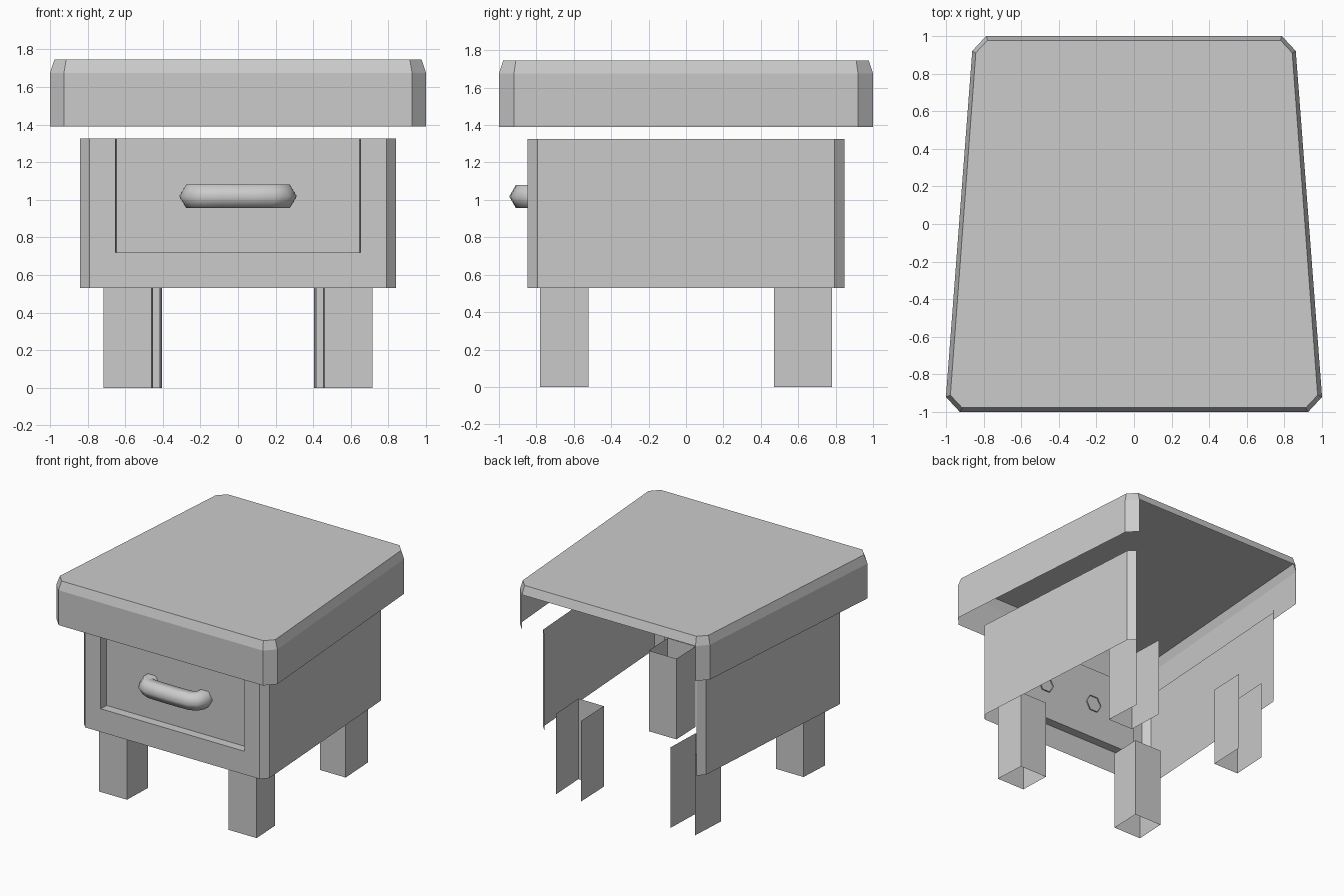
import bpy, bmesh, math
from mathutils import Vector

if "Cube" in bpy.data.objects:
    bpy.data.objects.remove(bpy.data.objects["Cube"])


def taper(x, y):
    """Everything narrows in a straight line toward the back."""
    return x * (1 - 0.076 * (y + 0.92))


def quad(bm, pts):
    bm.faces.new([bm.verts.new((taper(x, y), y, z)) for x, y, z in pts])


def wall(bm, path, z0, z1, upper=None):
    """Strip of quads along a counter-clockwise plan path."""
    upper = upper or path
    for i in range(len(path) - 1):
        a, b, c, d = path[i], path[i + 1], upper[i + 1], upper[i]
        quad(bm, [(*a, z0), (*b, z0), (*c, z1), (*d, z1)])


def finish(bm, name):
    bmesh.ops.remove_doubles(bm, verts=bm.verts, dist=1e-4)
    mesh = bpy.data.meshes.new(name)
    bm.to_mesh(mesh)
    bm.free()
    ob = bpy.data.objects.new(name, mesh)
    bpy.context.collection.objects.link(ob)
    return ob


def octagon(h, c):
    """Chamfered square, starting and ending either side of the back edge."""
    return [(-c, h), (-h, c), (-h, -c), (-c, -h), (c, -h), (h, -c), (h, c), (c, h)]


# Lid: open underneath, no vertical back wall, bevelled top edge all round
bm = bmesh.new()
outer, inner = octagon(1.0, 0.92), octagon(0.977, 0.91)
wall(bm, outer, 1.39, 1.675)
wall(bm, outer + outer[:1], 1.675, 1.745, inner + inner[:1])
bm.faces.new([bm.verts.new((taper(x, y), y, 1.745)) for x, y in inner])
finish(bm, "lid")

# Cabinet: open back, top and bottom, with the drawer front recessed
bm = bmesh.new()
Z0, ZD, Z1 = 0.53, 0.72, 1.325
W, F, P = 0.654, -0.848, -0.775
left = octagon(0.848, 0.795)[:4] + [(-W, F)]
right = [(-x, y) for x, y in reversed(left)]
wall(bm, left, Z0, Z1)
wall(bm, right, Z0, Z1)
wall(bm, [(-W, F), (W, F)], Z0, ZD)
wall(bm, [(-W, F), (-W, P), (W, P), (W, F)], ZD, Z1)
quad(bm, [(-W, F, ZD), (W, F, ZD), (W, P, ZD), (-W, P, ZD)])
finish(bm, "cabinet")

# Legs: hollow tubes, the rear pair open at the back
for side, sx in (("left", -1), ("right", 1)):
    x0, x1 = sorted((sx * 0.465, sx * 0.723))
    for end, y0, y1 in (("front", -0.78, -0.52), ("back", 0.47, 0.78)):
        path = [(x0, y1), (x0, y0), (x1, y0), (x1, y1)]
        if end == "front":
            path.append(path[0])
        bm = bmesh.new()
        wall(bm, path, 0, 0.66)
        finish(bm, f"{end}_{side}_leg")

# Drawer handle: six-sided tube swept along a bent path
half = [(-0.24, -0.765), (-0.24, -0.82), (-0.222, -0.852), (-0.18, -0.869), (-0.08, -0.873)]
path = [Vector((x, y, 1.018)) for x, y in half + [(-x, y) for x, y in reversed(half)]]
bm = bmesh.new()
rings = []
for i, p in enumerate(path):
    t = (path[min(i + 1, len(path) - 1)] - path[max(i - 1, 0)]).normalized()
    n = Vector((t.y, -t.x, 0))
    rings.append([bm.verts.new(p + 0.072 * (n * math.cos(a) + Vector((0, 0, math.sin(a)))))
                  for a in (k * math.pi / 3 for k in range(6))])
for r, q in zip(rings, rings[1:]):
    for k in range(6):
        bm.faces.new([r[k], q[k], q[(k + 1) % 6], r[(k + 1) % 6]]).smooth = True
bmesh.ops.recalc_face_normals(bm, faces=bm.faces)
finish(bm, "drawer_handle")
